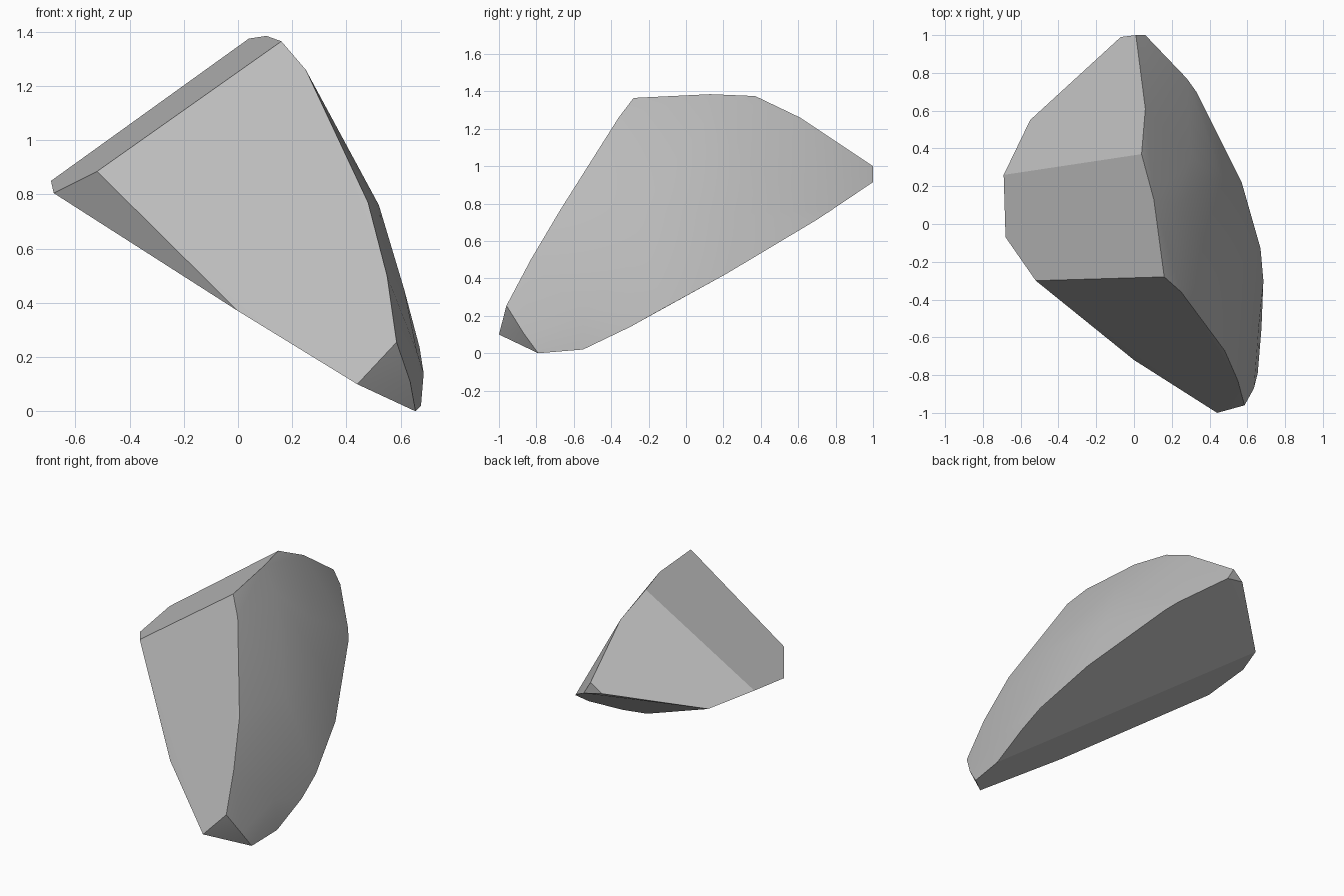
import bpy
import bmesh
import math

# Remove the default object
default_cube = bpy.data.objects.get("Cube")
if default_cube:
    bpy.data.objects.remove(default_cube, do_unlink=True)


def make_material(name, colour):
    material = bpy.data.materials.new(name)
    material.use_nodes = True
    material.diffuse_color = colour
    shader = next(n for n in material.node_tree.nodes if n.type == "BSDF_PRINCIPLED")
    shader.inputs["Base Color"].default_value = colour
    shader.inputs["Roughness"].default_value = 0.8
    return material


def make_convex_solid(name, outlines, material):
    """Wrap the facet outlines in one convex solid."""
    bm = bmesh.new()
    for outline in outlines:
        for point in outline:
            bm.verts.new(point)
    hull = bmesh.ops.convex_hull(bm, input=bm.verts)
    unused = {g for g in hull["geom_interior"] + hull["geom_unused"]
              if isinstance(g, bmesh.types.BMVert)}
    bmesh.ops.delete(bm, geom=list(unused), context="VERTS")
    # Merge the triangles of each flat facet
    bmesh.ops.dissolve_limit(bm, angle_limit=math.radians(2),
                             verts=bm.verts, edges=bm.edges)
    bmesh.ops.recalc_face_normals(bm, faces=bm.faces)
    mesh = bpy.data.meshes.new(name)
    bm.to_mesh(mesh)
    bm.free()
    mesh.materials.append(material)
    solid = bpy.data.objects.new(name, mesh)
    bpy.context.collection.objects.link(solid)
    return solid


# Broken front facet, from the crest down its curved edge and back up
front_facet = [
    (.16, -.28, 1.365), (.25, -.36, 1.26), (.48, -.67, .77), (.55, -.83, .5),
    (.585, -.96, .255), (.44, -1, .1), (0, -.72, .37), (-.52, -.3, .885),
]
# Left end and crest shared by the top and back facets
left_end = [(-.68, -.07, .805), (-.69, .26, .85), (-.55, .55, .8)]
crest = [(.105, .13, 1.385), (.04, .37, 1.375), (.06, .61, 1.26)]
# Small chipped corner at the back
back_tip = [(.01, 1, 1), (-.07, .99, .942), (.06, 1, .915)]
# Lower rim of the curved side, running from back to front
lower_rim = [
    (.28, .77, .76), (.33, .7, .714), (.57, .22, .427), (.67, -.13, .235),
    (.685, -.3, .14), (.675, -.55, .02), (.655, -.79, 0), (.635, -.87, .11),
]
# Gentle bulge of the worn side
side_bulge = [
    (.21, .1, 1.24), (.3, .35, 1), (.52, -.24, .76),
    (.465, .25, .75), (.613, -.32, .45), (.66, -.55, .22),
]

stone = make_material("stone grey", (.5, .5, .5, 1))
shard = make_convex_solid(
    "stone_shard",
    [front_facet, left_end, crest, back_tip, lower_rim, side_bulge], stone)

# Smooth the worn side and keep the broken edges crisp
for other in bpy.context.selected_objects:
    other.select_set(False)
shard.select_set(True)
bpy.context.view_layer.objects.active = shard
bpy.ops.object.shade_smooth_by_angle(angle=math.radians(25))
